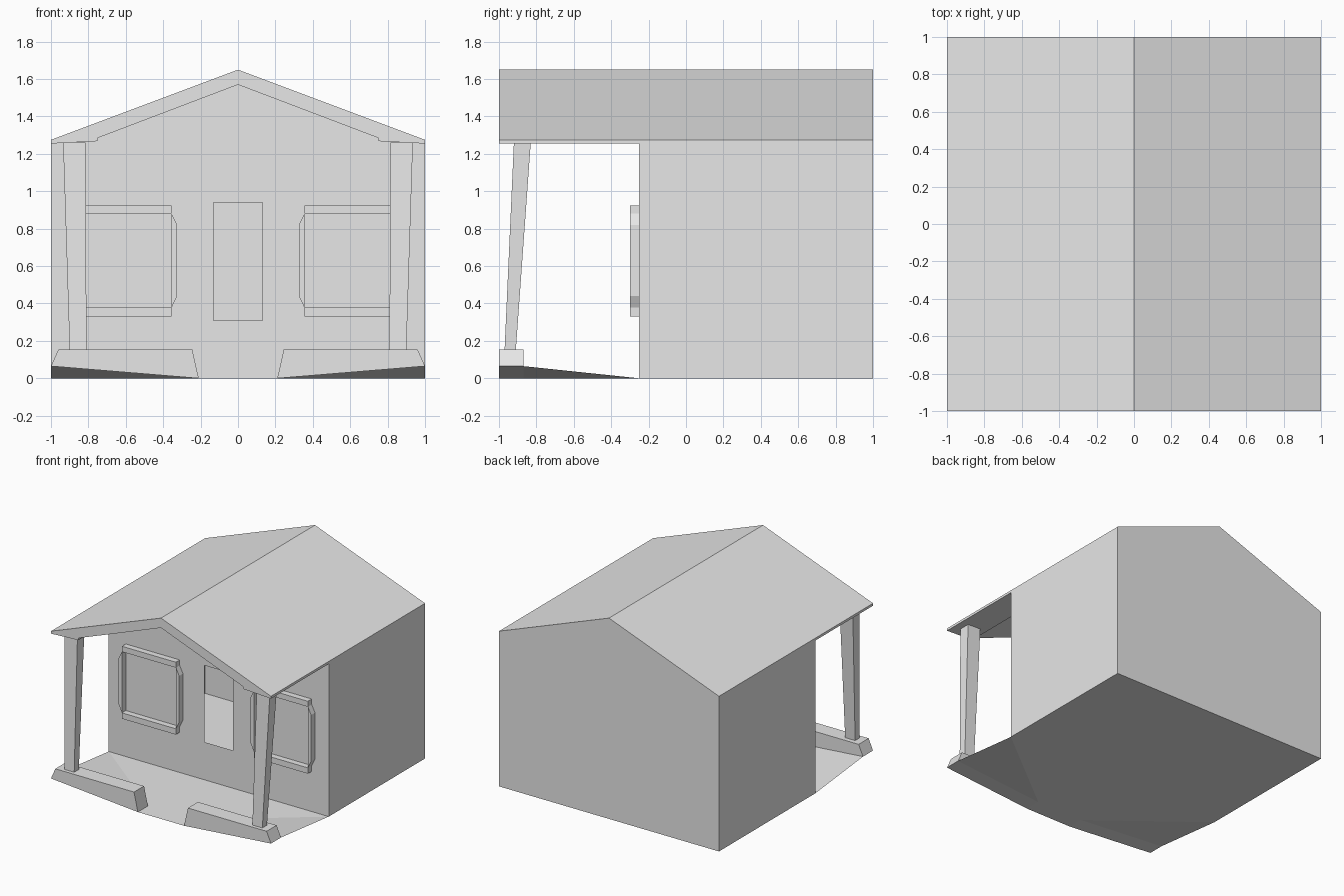
import bpy, bmesh

cube = bpy.data.objects.get("Cube")
if cube:
    bpy.data.objects.remove(cube)

grey = bpy.data.materials.new("plain_grey")
grey.use_nodes = True
grey.diffuse_color = (0.8, 0.8, 0.8, 1)
grey.node_tree.nodes["Principled BSDF"].inputs["Base Color"].default_value = (0.8, 0.8, 0.8, 1)


def build(name, polygons, recalc=True, mirror=False):
    """Make a flat-shaded object from a list of polygons given as 3D points."""
    bm = bmesh.new()
    for poly in polygons:
        bm.faces.new([bm.verts.new(p) for p in poly])
    bmesh.ops.remove_doubles(bm, verts=bm.verts, dist=0.0005)
    if recalc:
        bmesh.ops.recalc_face_normals(bm, faces=bm.faces)
    mesh = bpy.data.meshes.new(name)
    bm.to_mesh(mesh)
    bm.free()
    mesh.materials.append(grey)
    obj = bpy.data.objects.new(name, mesh)
    bpy.context.collection.objects.link(obj)
    if mirror:
        obj.modifiers.new("mirror", 'MIRROR')
    return obj


def at(profile, y):
    return [(x, y, z) for x, z in profile]


def loft(a, b):
    """Side quads joining two matching loops of points."""
    n = len(a)
    return [[a[i], a[(i + 1) % n], b[(i + 1) % n], b[i]] for i in range(n)]


def prism(profile, y0, y1):
    a, b = at(profile, y0), at(profile, y1)
    return [a, b] + loft(a, b)


def both_sides(half):
    return half + [(-x, z) for x, z in reversed(half) if x]


FRONT, WALL, BACK = -1, -0.25, 1
RIDGE, EAVE = 1.65, 1.275
DOOR, SILL, HEAD = 0.13, 0.31, 0.94
top = RIDGE - (RIDGE - EAVE) * DOOR

# House: thin shell with a door opening in its front wall
gable = [(-1, 0), (1, 0), (1, EAVE), (0, RIDGE), (-1, EAVE)]
front = [
    [(s, 0), (s * DOOR, 0), (s * DOOR, SILL), (s * DOOR, HEAD), (s * DOOR, top), (s, EAVE)]
    for s in (-1, 1)
]
front.append([(-DOOR, 0), (DOOR, 0), (DOOR, SILL), (-DOOR, SILL)])
front.append([(-DOOR, HEAD), (DOOR, HEAD), (DOOR, top), (0, RIDGE), (-DOOR, top)])
shell = [at(gable, BACK)] + loft(at(gable, WALL), at(gable, BACK))
build("house_shell", shell + [at(p, WALL) for p in front])

# Porch roof: thick canopy with a stepped soffit
canopy = both_sides([(1, EAVE), (1, 1.255), (0.75, 1.268), (0.75, 1.285), (0, 1.57)])
canopy.append((-0.0, RIDGE))
build("porch_roof", prism(canopy, FRONT, WALL))

# Porch floor: flat path, with sides rising towards the outer front corners
KERB, PATH, RISE = -0.87, 0.21, 0.065
build("porch_path", [[(-PATH, FRONT, 0), (PATH, FRONT, 0), (PATH, WALL, 0), (-PATH, WALL, 0)]], False)
build("porch_floor", [
    [(PATH, KERB, 0), (1, WALL, 0), (PATH, WALL, 0)],
    [(PATH, KERB, 0), (1, KERB, RISE), (1, WALL, 0)],
], False, True)

# Low kerbs either side of the path
build("porch_kerb", prism([(PATH, 0), (1, RISE), (0.96, 0.155), (0.245, 0.155)], FRONT, KERB), mirror=True)


# Posts: widening and leaning back towards the top
def rect(x0, x1, y0, y1, z):
    return [(x0, y0, z), (x1, y0, z), (x1, y1, z), (x0, y1, z)]


foot = rect(0.81, 0.9, -0.97, -0.91, 0.15)
head = rect(0.815, 0.935, -0.92, -0.83, 1.262)
build("porch_post", [foot, head] + loft(foot, head), mirror=True)

# Window frames: top and bottom bars with chamfered side pieces
INNER, OUTER, DEPTH = 0.355, 0.845, -0.30
for name, low, high in (("window_sill", 0.33, 0.378), ("window_head", 0.88, 0.925)):
    bar = [(INNER, low), (OUTER, low), (OUTER, high), (INNER, high)]
    build(name, prism(bar, DEPTH, WALL), mirror=True)
for name, x, out in (("window_inner_side", INNER, -0.03), ("window_outer_side", OUTER, 0.03)):
    side = [(x, 0.378), (x + out, 0.44), (x + out, 0.82), (x, 0.88)]
    build(name, prism(side, DEPTH, WALL), mirror=True)
